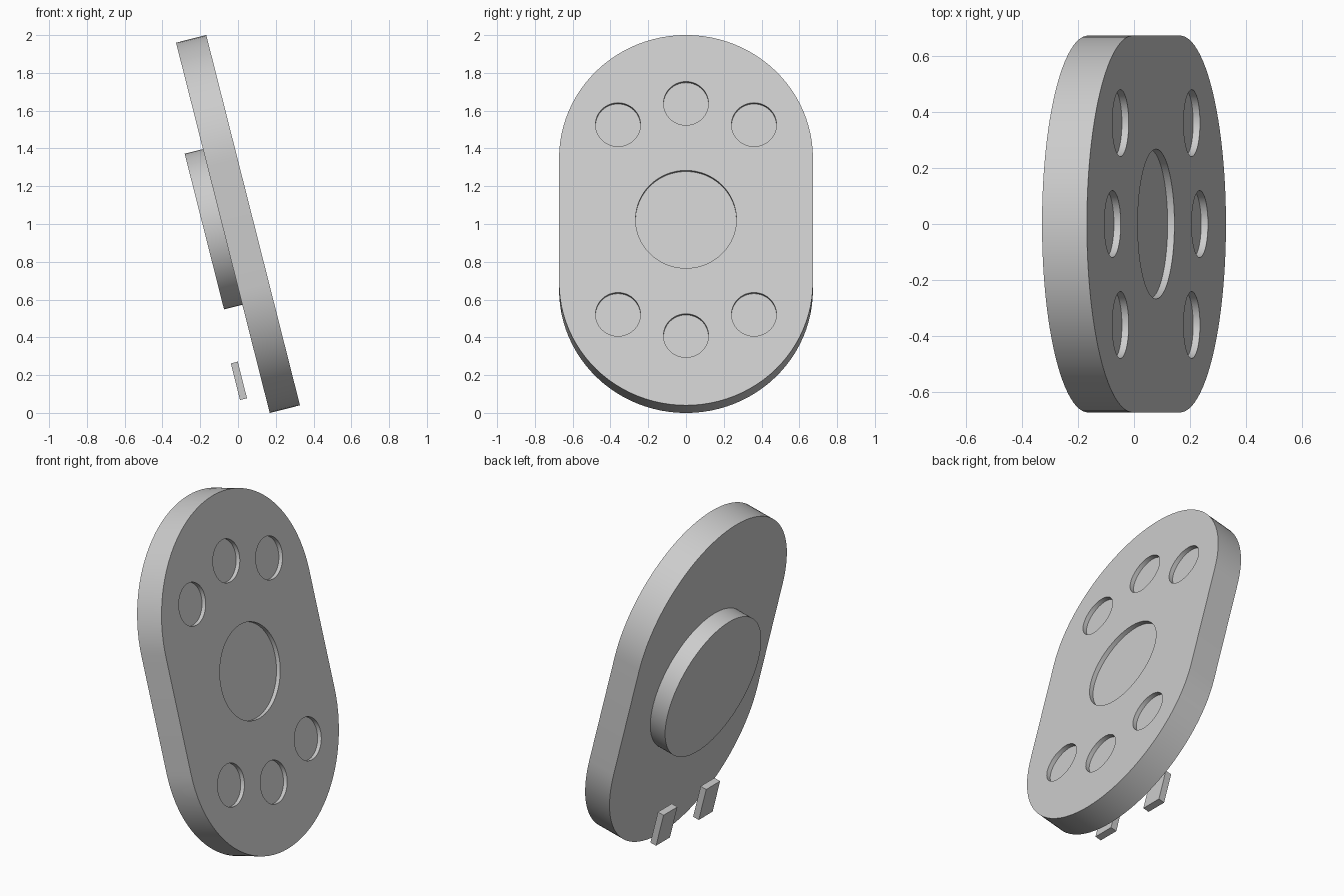
import bpy
import bmesh
from math import sin, cos, pi, radians
from mathutils import Matrix, Vector

cube = bpy.data.objects.get("Cube")
if cube:
    bpy.data.objects.remove(cube, do_unlink=True)

# Leaning frame: local x = sideways, local y = up the plate, local z = out of its face
TILT = radians(14.2)
FRAME = Matrix((
    (0, -sin(TILT), cos(TILT), 0),
    (1, 0, 0, 0),
    (0, cos(TILT), sin(TILT), 1),
    (0, 0, 0, 1),
))

grey = bpy.data.materials.new("plain grey")
grey.use_nodes = True
grey.diffuse_color = (0.6, 0.6, 0.6, 1)
grey.node_tree.nodes["Principled BSDF"].inputs["Base Color"].default_value = (0.6, 0.6, 0.6, 1)


def slab(name, outline, bottom, top):
    """Extrude a flat outline between two depths in the leaning frame."""
    bm = bmesh.new()
    base = bm.faces.new([bm.verts.new((x, y, bottom)) for x, y in outline])
    result = bmesh.ops.extrude_face_region(bm, geom=[base])
    raised = [v for v in result["geom"] if isinstance(v, bmesh.types.BMVert)]
    bmesh.ops.translate(bm, verts=raised, vec=Vector((0, 0, top - bottom)))
    bmesh.ops.recalc_face_normals(bm, faces=bm.faces[:])
    mesh = bpy.data.meshes.new(name)
    bm.to_mesh(mesh)
    bm.free()
    mesh.materials.append(grey)
    obj = bpy.data.objects.new(name, mesh)
    obj.matrix_world = FRAME
    bpy.context.collection.objects.link(obj)
    return obj


def arc(x, y, radius, start, end, steps):
    angles = [start + (end - start) * i / steps for i in range(steps + 1)]
    return [(x + radius * cos(a), y + radius * sin(a)) for a in angles]


def circle(x, y, radius, steps=64):
    return arc(x, y, radius, 0, 2 * pi, steps)[:-1]


def activate(obj):
    bpy.ops.object.select_all(action="DESELECT")
    obj.select_set(True)
    bpy.context.view_layer.objects.active = obj


# Main plate with rounded ends
HALF = 0.0825
RADIUS = 0.672
STRAIGHT = 0.339
outline = arc(0, STRAIGHT, RADIUS, 0, pi, 48) + arc(0, -STRAIGHT, RADIUS, pi, 2 * pi, 48)
plate = slab("main_plate", outline, -HALF, HALF)

# Shallow round recesses in the face: one large, three small at each end
DEPTH = 0.025
recesses = [(0, 0.005, 0.267)]
for side in (1, -1):
    recesses.append((0, 0.004 + side * 0.634, 0.119))
    for x in (-0.36, 0.36):
        recesses.append((x, 0.004 + side * 0.518, 0.119))

for x, y, radius in recesses:
    cutter = slab("recess_cutter", circle(x, y, radius), HALF - DEPTH, HALF + 0.1)
    cutter.hide_render = True
    cut = plate.modifiers.new("recess", "BOOLEAN")
    cut.operation = "DIFFERENCE"
    cut.solver = "EXACT"
    cut.object = cutter
    activate(plate)
    bpy.ops.object.modifier_apply(modifier=cut.name)
    bpy.data.objects.remove(cutter, do_unlink=True)

# Raised disc on the back
disc = slab("back_disc", circle(0, 0.005, 0.425, 96), -HALF - 0.1, -HALF)

# Two small tabs standing off behind the lower end
for name, x in (("left_tab", -0.2), ("right_tab", 0.2)):
    w, h, y = 0.065, 0.1, -0.806
    corners = [(x - w, y - h), (x + w, y - h), (x + w, y + h), (x - w, y + h)]
    slab(name, corners, -0.218, -0.18)

for obj in (plate, disc):
    activate(obj)
    bpy.ops.object.shade_smooth_by_angle(angle=radians(30))
